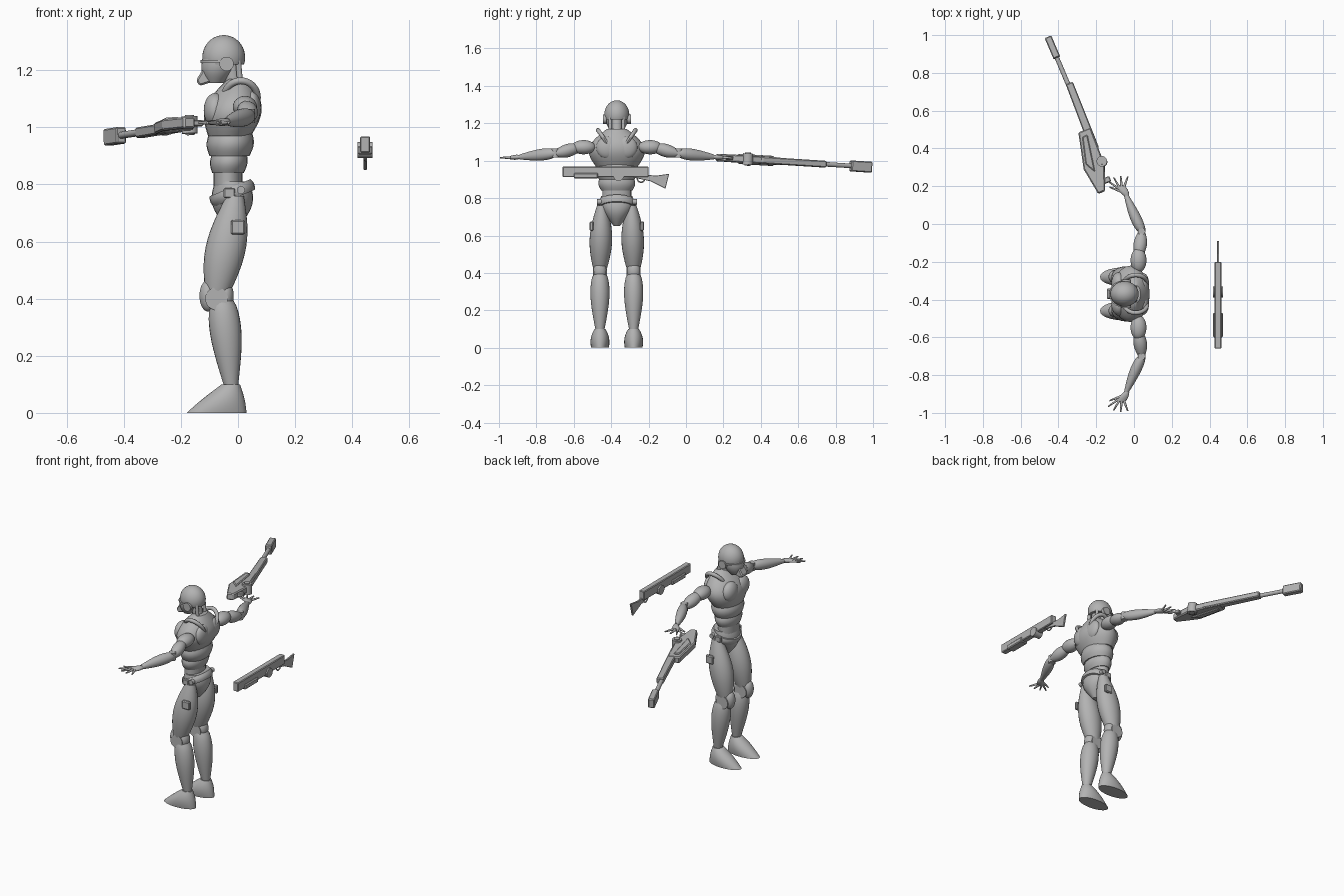
import bpy, bmesh, math
from mathutils import Vector, Matrix

if "Cube" in bpy.data.objects:
    bpy.data.objects.remove(bpy.data.objects["Cube"])

grey = bpy.data.materials.new("plain_grey")
grey.use_nodes = True
grey.diffuse_color = (.45, .45, .45, 1)
grey.node_tree.nodes["Principled BSDF"].inputs["Base Color"].default_value = grey.diffuse_color

# Frames: the figure's middle, the long rifle's muzzle, the blaster's drum
figure = Matrix.Translation((0, -.37, 0))
rifle = (Matrix.Translation((-.455, .99, .965)) @ Matrix.Rotation(math.radians(-67), 4, "Z")
         @ Matrix.Rotation(-.06, 4, "Y"))
blaster = Matrix.Translation((.445, -.36, .92))


def finish(name, bm, place=figure, pair=False, smooth=True, bevel=0):
    """Turn a bmesh into an object; pair mirrors it across the figure."""
    bmesh.ops.recalc_face_normals(bm, faces=bm.faces)
    mesh = bpy.data.meshes.new(name)
    bm.to_mesh(mesh)
    bm.free()
    mesh.materials.append(grey)
    part = bpy.data.objects.new(name, mesh)
    bpy.context.collection.objects.link(part)
    part.matrix_world = place
    if smooth:
        mesh.shade_smooth()
        mesh.set_sharp_from_angle(angle=math.radians(40))
    if bevel:
        modifier = part.modifiers.new("bevel", "BEVEL")
        modifier.width, modifier.segments = bevel, 1
    if pair:
        modifier = part.modifiers.new("mirror", "MIRROR")
        modifier.use_axis = (False, True, False)
        modifier.use_mirror_merge = False


def skin(name, rings, closed=False, **options):
    """Bridge a list of point rings, capping the ends unless closed."""
    bm = bmesh.new()
    loops = [[bm.verts.new(point) for point in ring] for ring in rings]
    count = len(loops[0])
    following = loops[1:] + loops[:1] if closed else loops[1:]
    for lower, upper in zip(loops, following):
        for i in range(count):
            j = (i + 1) % count
            bm.faces.new((lower[i], lower[j], upper[j], upper[i]))
    if not closed:
        bm.faces.new(loops[0])
        bm.faces.new(loops[-1])
    finish(name, bm, **options)


def limb(name, start, end, radii, wide=(1, 1), bulge=0, skew=1, **options):
    """Oval solid between two points, swelling by a sine rule; skew moves the swell."""
    start, end = Vector(start), Vector(end)
    span = [abs(value) for value in end - start]
    first, second = [axis for axis in range(3) if axis != span.index(max(span))]
    steps = 12 if bulge else 1
    rings = []
    for step in range(steps + 1):
        t = step / steps
        radius = radii[0] + (radii[1] - radii[0]) * t + bulge * math.sin(math.pi * t ** skew)
        ratio = wide[0] + (wide[1] - wide[0]) * t
        ring = []
        for k in range(24):
            point = start.lerp(end, t)
            point[first] += radius * math.cos(math.tau * k / 24)
            point[second] += radius * ratio * math.sin(math.tau * k / 24)
            ring.append(point)
        rings.append(ring)
    skin(name, rings, **options)


def disc(name, centre, radius, reach, axis, **options):
    """Round plate or axle centred on a point."""
    offset = Vector()
    offset[axis] = reach
    limb(name, Vector(centre) - offset, Vector(centre) + offset, (radius, radius), **options)


def ball(name, centre, size, floor=None, **options):
    """Ellipsoid, optionally cut flat at a height."""
    bm = bmesh.new()
    shape = Matrix.Translation(centre) @ Matrix.Diagonal((*size, 1))
    bmesh.ops.create_uvsphere(bm, u_segments=32, v_segments=20, radius=1, matrix=shape)
    if floor:
        everything = bm.verts[:] + bm.edges[:] + bm.faces[:]
        bmesh.ops.bisect_plane(bm, geom=everything, plane_co=(0, 0, floor), plane_no=(0, 0, 1),
                               clear_inner=True)
        bmesh.ops.holes_fill(bm, edges=bm.edges)
    finish(name, bm, **options)


def hoop(name, centre, radius, thickness, lean=0, axis=1, **options):
    """Bent pipe ring standing upright, leaning outward at the top."""
    rings = []
    for i in range(32):
        turn = math.tau * i / 32
        ring = []
        for k in range(10):
            swing = math.tau * k / 10
            reach = radius + thickness * math.cos(swing)
            point = [reach * math.cos(turn), reach * math.sin(turn)]
            point.insert(axis, lean * math.sin(turn) + thickness * math.sin(swing))
            ring.append(Vector(centre) + Vector(point))
        rings.append(ring)
    skin(name, rings, closed=True, **options)


def plate(name, outline, thickness, axis, middle=0, **options):
    """Extrude an outline evenly to both sides along an axis."""
    rings = []
    for level in (middle - thickness / 2, middle + thickness / 2):
        ring = [list(point) for point in outline]
        for point in ring:
            point.insert(axis, level)
        rings.append(ring)
    skin(name, rings, smooth=False, **options)


def block(name, centre, size, **options):
    bm = bmesh.new()
    shape = Matrix.Translation(centre) @ Matrix.Diagonal((*size, 1))
    bmesh.ops.create_cube(bm, size=1, matrix=shape)
    finish(name, bm, smooth=False, **options)


# Head and neck
ball("helmet", centre=(-.05, 0, 1.245), size=(.075, .067, .078), floor=1.22)
limb("face", start=(-.08, 0, 1.155), end=(-.065, 0, 1.24), radii=(.03, .06), bulge=.01)
disc("visor_brim", centre=(-.062, 0, 1.23), radius=.07, reach=.005, axis=2)
plate("breathing_mask", [(-.147, 1.165), (-.135, 1.145), (-.07, 1.165), (-.07, 1.2), (-.125, 1.2)],
      thickness=.055, axis=1, bevel=.006)
disc("ear_discs", centre=(-.04, .065, 1.222), radius=.025, reach=.01, axis=1, pair=True)
limb("neck", start=(-.01, 0, 1.12), end=(-.03, 0, 1.24), radii=(.03, .03))
limb("neck_pistons", start=(.01, .035, 1.13), end=(0, .035, 1.24), radii=(.01, .01), pair=True)

# Torso
limb("chest", start=(-.03, 0, .97), end=(0, 0, 1.17), radii=(.075, .035), wide=(1.5, 1.5), bulge=.043)
ball("chest_muscles", centre=(-.08, .055, 1.06), size=(.04, .06, .06), pair=True)
ball("shoulder_blades", centre=(.05, .05, 1.07), size=(.03, .06, .06), pair=True)
limb("upper_abdomen", start=(-.03, 0, .9), end=(-.025, 0, .98), radii=(.07, .075), wide=(1.35, 1.35),
     bulge=.01)
limb("lower_abdomen", start=(-.035, 0, .84), end=(-.03, 0, .91), radii=(.055, .06), wide=(1.5, 1.5),
     bulge=.008)
limb("waist", start=(-.035, 0, .78), end=(-.035, 0, .85), radii=(.05, .05), wide=(1.55, 1.55))
hoop("shoulder_hoses", centre=(.01, .06, 1.105), radius=.058, thickness=.012, lean=.04, pair=True)

# Hips, with the belt rising toward the back
limb("pelvis", start=(-.02, 0, .65), end=(-.02, 0, .81), radii=(.02, .06), wide=(.8, 1.4), bulge=.03)
slope = figure @ Matrix.Translation((-.02, 0, .77)) @ Matrix.Rotation(-.4, 4, "Y")
limb("belt", start=(0, 0, -.02), end=(0, 0, .02), radii=(.078, .078), wide=(1.2, 1.2), bulge=.005,
     place=slope)
disc("hip_knobs", centre=(.01, .095, .78), radius=.014, reach=.012, axis=1, pair=True)
block("belt_pouches", centre=(-.03, .095, .77), size=(.04, .02, .035), bevel=.004, pair=True)

# Legs
hip, knee, ankle = Vector((-.01, .08, .76)), Vector((-.075, .09, .4)), Vector((-.025, .09, .1))
limb("thighs", hip, knee, radii=(.03, .036), wide=(.85, .85), bulge=.038, pair=True)
block("thigh_panels", centre=(0, .135, .65), size=(.05, .02, .05), bevel=.005, pair=True)
disc("knee_joints", knee, radius=.04, reach=.037, axis=1, pair=True)
ball("knee_caps", knee + Vector((-.03, 0, .01)), size=(.03, .033, .055), pair=True)
ball("knee_links", knee + Vector((.03, 0, .01)), size=(.03, .035, .05), pair=True)
limb("calves", knee + Vector((.02, 0, 0)), ankle, radii=(.035, .026), wide=(.9, .95), bulge=.024,
     skew=.7, pair=True)
limb("feet", start=(-.075, .09, 0), end=ankle, radii=(.105, .032), wide=(.45, .9), bulge=.004, pair=True)
disc("ankle_joints", ankle - Vector((0, 0, .04)), radius=.018, reach=.036, axis=1, pair=True)

# Arms
shoulder, elbow, wrist = Vector((.02, .14, 1.08)), Vector((.04, .33, 1.04)), Vector((-.04, .52, 1.02))
ball("shoulders", shoulder.lerp(elbow, .2), size=(.042, .065, .038), pair=True)
limb("upper_arms", shoulder.lerp(elbow, .3), elbow, radii=(.02, .018), bulge=.017, pair=True)
disc("elbows", elbow, radius=.02, reach=.024, axis=2, pair=True)
limb("forearms", elbow, wrist, radii=(.02, .013), bulge=.014, skew=.7, pair=True)

# Hands with fanned fingers
knuckles = Vector((-.07, .57, 1.016))
limb("palms", wrist, knuckles, radii=(.015, .025), wide=(.7, .35), bulge=.005, pair=True)
thumb_root = wrist.lerp(knuckles, .3)
limb("thumbs", thumb_root, thumb_root + Vector((-.08, .03, 0)), radii=(.009, .004), pair=True)
for i, finger in enumerate(("little", "ring", "middle", "index")):
    angle = math.radians(25 * i - 20)
    way = Vector((-math.sin(angle), math.cos(angle), 0))
    root = knuckles + Vector((.015 - .01 * i, -.01, 0))
    limb(finger + "_fingers", root, root + way * .065, radii=(.008, .004), pair=True)

# Long rifle lying on its side, its length running back from the muzzle
block("rifle_muzzle", centre=(.06, 0, 0), size=(.12, .038, .058), bevel=.005, place=rifle)
limb("rifle_barrel", start=(.1, 0, 0), end=(.5, 0, 0), radii=(.012, .013), place=rifle)
plate("rifle_shroud", [(.27, -.012), (.27, .028), (.64, .02), (.7, -.03)], thickness=.036, axis=2,
      bevel=.005, place=rifle)
plate("rifle_body", [(.53, -.05), (.72, -.1), (.87, -.08), (.87, -.04), (.74, .012), (.53, .02)],
      thickness=.04, axis=2, bevel=.006, place=rifle)
plate("rifle_cover", [(.56, -.04), (.7, -.08), (.76, -.05), (.56, -.01)], thickness=.054, axis=2,
      bevel=.005, place=rifle)
disc("rifle_drum", centre=(.72, .005, 0), radius=.028, reach=.03, axis=2, place=rifle)
disc("rifle_drum_core", centre=(.72, .005, 0), radius=.016, reach=.035, axis=2, place=rifle)
block("rifle_grip", centre=(.82, -.015, 0), size=(.03, .05, .022), bevel=.004, place=rifle)

# Floating blaster with its stock toward the rear
block("blaster_body", centre=(0, -.07, .02), size=(.036, .46, .056), bevel=.004, place=blaster)
block("blaster_foregrip", centre=(0, -.175, 0), size=(.052, .13, .03), bevel=.005, place=blaster)
disc("blaster_drum", centre=(0, 0, 0), radius=.028, reach=.026, axis=0, place=blaster)
plate("blaster_stock", [(.08, .01), (.2, 0), (.27, .01), (.25, -.07), (.17, -.03), (.08, -.01)],
      thickness=.012, axis=0, bevel=.002, place=blaster)
hoop("blaster_trigger_guard", centre=(0, .12, -.015), radius=.02, thickness=.004, axis=0, place=blaster)
